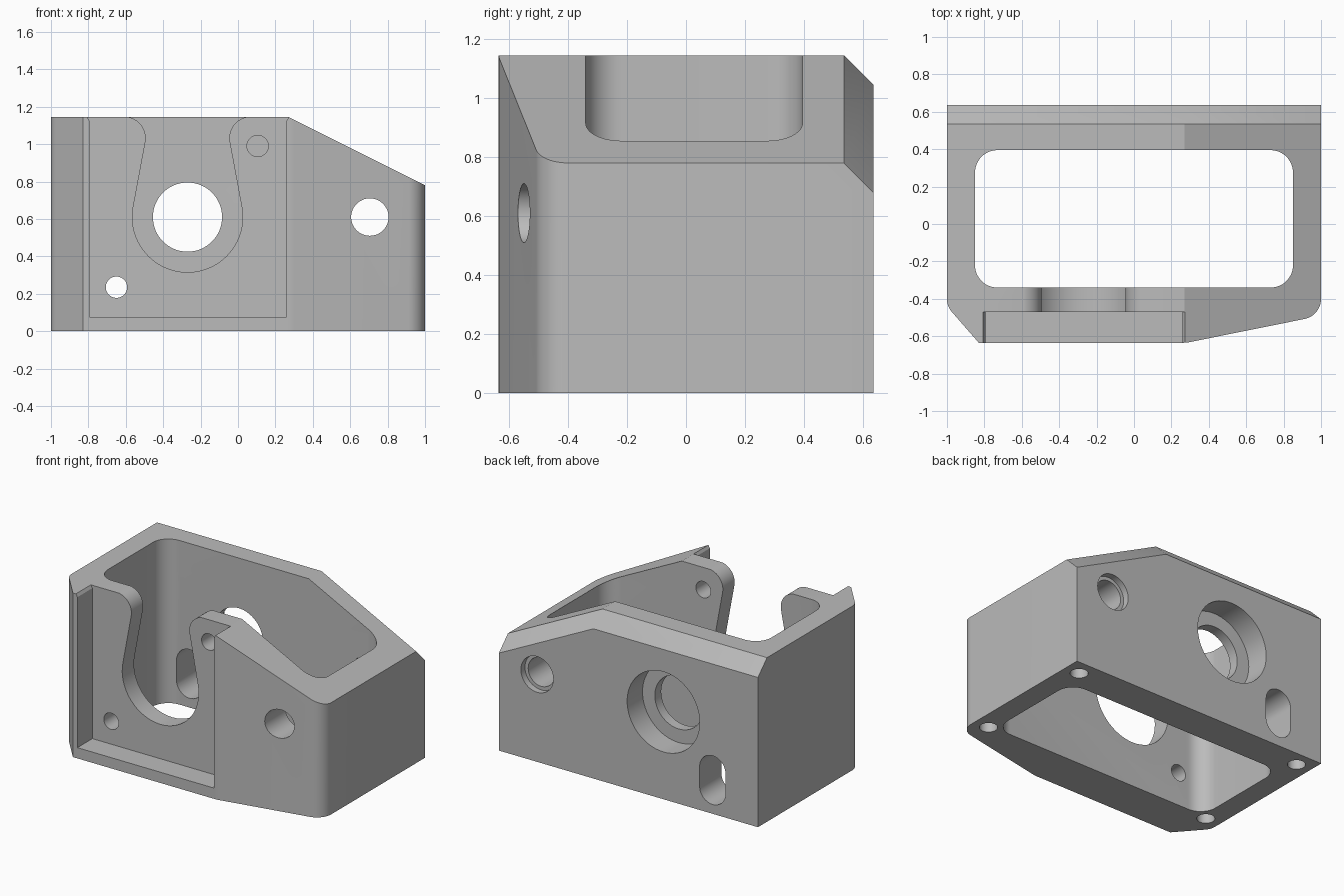
import bpy, bmesh
from math import pi, cos, sin, tan
from mathutils import Vector

cube = bpy.data.objects.get("Cube")
if cube:
    bpy.data.objects.remove(cube, do_unlink=True)

grey = bpy.data.materials.new("plain grey")
grey.use_nodes = True
grey.diffuse_color = (0.5, 0.5, 0.5, 1)
grey.node_tree.nodes["Principled BSDF"].inputs["Base Color"].default_value = grey.diffuse_color


def arc(cx, cy, r, start, end, n=32):
    return [(cx + r * cos(start + (end - start) * i / n),
             cy + r * sin(start + (end - start) * i / n)) for i in range(n + 1)]


def circle(cx, cy, r):
    return arc(cx, cy, r, 0, 2 * pi, 64)[:-1]


def rounded(corners, n=12):
    """Closed outline from (x, y, radius) corners, each filleted with its radius."""
    out = []
    for i, (x, y, r) in enumerate(corners):
        p = Vector((x, y))
        if r == 0:
            out.append((x, y))
            continue
        a = (Vector(corners[i - 1][:2]) - p).normalized()
        b = (Vector(corners[(i + 1) % len(corners)][:2]) - p).normalized()
        half = a.angle(b) / 2
        centre = p + (a + b).normalized() * (r / sin(half))
        first = p + a * (r / tan(half)) - centre
        last = p + b * (r / tan(half)) - centre
        sweep = first.angle(last)
        for k in range(n + 1):
            t = k / n
            v = (first * sin((1 - t) * sweep) + last * sin(t * sweep)) / sin(sweep)
            out.append(tuple(centre + v))
    return out


def prism(name, outline, lo, hi, axis, planes=()):
    """Outline extruded along y or z, then trimmed by (point, outward normal) planes."""
    bm = bmesh.new()
    place = (lambda u, v: (u, lo, v)) if axis == "y" else (lambda u, v: (u, v, lo))
    face = bm.faces.new([bm.verts.new(place(u, v)) for u, v in outline])
    grown = bmesh.ops.extrude_face_region(bm, geom=[face])["geom"]
    step = Vector((0, hi - lo, 0)) if axis == "y" else Vector((0, 0, hi - lo))
    bmesh.ops.translate(bm, vec=step, verts=[g for g in grown if isinstance(g, bmesh.types.BMVert)])
    for point, normal in planes:
        cut = bmesh.ops.bisect_plane(bm, geom=bm.verts[:] + bm.edges[:] + bm.faces[:], dist=1e-5,
                                     plane_co=point, plane_no=normal, clear_outer=True)
        edges = [g for g in cut["geom_cut"] if isinstance(g, bmesh.types.BMEdge)]
        bmesh.ops.contextual_create(bm, geom=edges)
    bmesh.ops.recalc_face_normals(bm, faces=bm.faces)
    mesh = bpy.data.meshes.new(name)
    bm.to_mesh(mesh)
    bm.free()
    mesh.materials.append(grey)
    obj = bpy.data.objects.new(name, mesh)
    bpy.context.collection.objects.link(obj)
    return obj


# Housing block: plan outline, sloped right top, chamfered rear top edge
TOP = 1.145
plan = rounded([(-1, 0.635, 0), (-1, -0.44, 0.1), (-0.83, -0.635, 0),
                (0.28, -0.635, 0.2), (1, -0.49, 0.11), (1, 0.635, 0)])
ridge = Vector((0.27, 0.535, TOP))
housing = prism("housing", plan, 0, TOP, "z",
                [(ridge, (0.5, 0, 1)), (ridge, (0, 1, 1)), (ridge, (0.5, 1, 1))])


def cut(outline, lo, hi, axis="y"):
    cutter = prism("cutter", outline, lo, hi, axis)
    cutter.hide_render = True
    mod = housing.modifiers.new("cut", "BOOLEAN")
    mod.operation = "DIFFERENCE"
    mod.solver = "EXACT"
    mod.object = cutter
    bpy.context.view_layer.objects.active = housing
    bpy.ops.object.modifier_apply(modifier=mod.name)
    bpy.data.objects.remove(cutter, do_unlink=True)


# Open cavity from top to bottom
cut(rounded([(-0.85, -0.34, 0.12), (0.85, -0.34, 0.12),
             (0.85, 0.395, 0.12), (-0.85, 0.395, 0.12)]), -0.5, 2, "z")

# Recessed front panel with a slight lead-in at the top
cut([(-0.795, 0.075), (0.26, 0.075), (0.26, 1.125), (0.275, 1.15), (0.275, 1.4),
     (-0.81, 1.4), (-0.81, 1.15), (-0.795, 1.125)], -1, -0.47)

# Flared notch in the front wall
BORE_X, BORE_Z = -0.27, 0.61
lean = 0.185
lip = 1.147
cut(rounded([(-0.75, 1.4, 0), (-0.75, lip, 0), (BORE_X - 0.2, lip, 0.115)]
            + [(x, z, 0) for x, z in arc(BORE_X, BORE_Z, 0.295, pi - lean, 2 * pi + lean)]
            + [(BORE_X + 0.2, lip, 0.115), (0.2, lip, 0), (0.2, 1.4, 0)]), -0.8, -0.2)

# Stepped bore and countersunk side hole in the rear wall
cut(circle(BORE_X, BORE_Z, 0.185), 0.2, 1)
cut(circle(BORE_X, BORE_Z, 0.28), 0.465, 1)
cut(circle(0.705, 0.61, 0.1), -1, 1)
cut(circle(0.705, 0.61, 0.125), 0.59, 1)

# Small front screw holes and the rear access slot
for x, z in ((-0.65, 0.235), (0.105, 0.99)):
    cut(circle(x, z, 0.057), -0.8, -0.2)
cut(arc(-0.65, 0.305, 0.1, 0, pi) + arc(-0.65, 0.165, 0.1, pi, 2 * pi), 0.2, 1)

# Blind screw holes in the underside corners
for x in (-0.89, 0.89):
    for y in (-0.36, 0.525):
        cut(circle(x, y, 0.057), -0.2, 0.3, "z")

bpy.ops.object.select_all(action="DESELECT")
housing.select_set(True)
bpy.context.view_layer.objects.active = housing
bpy.ops.object.shade_smooth_by_angle(angle=0.45)
